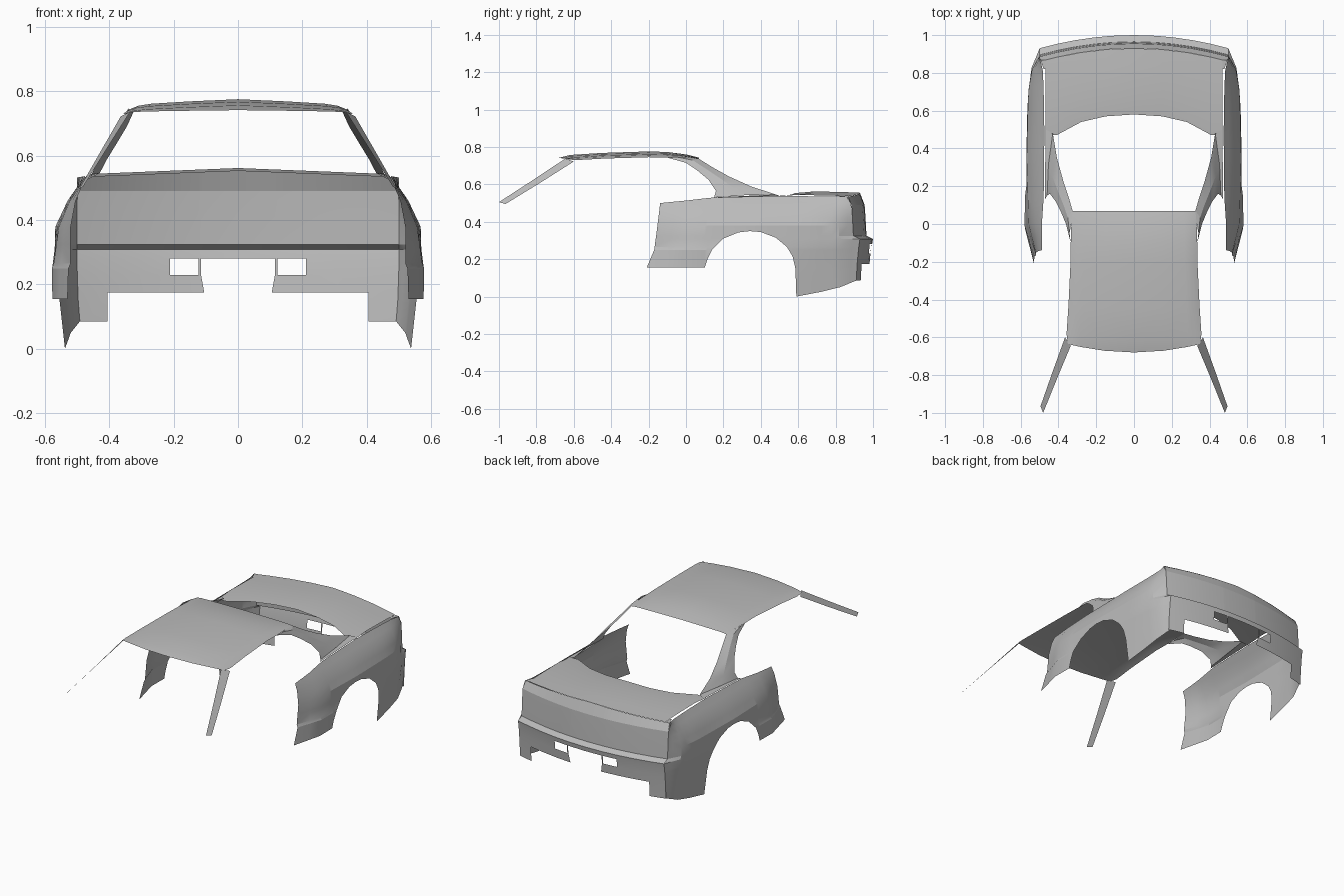
import bpy, bmesh

if "Cube" in bpy.data.objects:
    bpy.data.objects.remove(bpy.data.objects["Cube"])

paint = bpy.data.materials.new("body_grey")
paint.diffuse_color = (0.5, 0.5, 0.5, 1)
paint.use_nodes = True
paint.node_tree.nodes["Principled BSDF"].inputs["Base Color"].default_value = paint.diffuse_color


def lerp_table(pts, t):
    """Piecewise-linear lookup; values may be numbers or tuples."""
    if t <= pts[0][0]:
        return pts[0][1]
    for (a, va), (b, vb) in zip(pts, pts[1:]):
        if t <= b:
            k = (t - a) / (b - a)
            if isinstance(va, tuple):
                return tuple(p + (q - p) * k for p, q in zip(va, vb))
            return va + (vb - va) * k
    return pts[-1][1]


def sheet(name, rows, keep=lambda c: True, mirror=True):
    """Skin a grid of points into a single sheet, mirrored across x."""
    bm = bmesh.new()
    grid = [[bm.verts.new(p) for p in r] for r in rows]
    for r0, r1 in zip(grid, grid[1:]):
        for i in range(len(r0) - 1):
            q = (r0[i], r0[i + 1], r1[i + 1], r1[i])
            c = sum((v.co for v in q), q[0].co * 0) / 4
            if keep(c):
                bm.faces.new(q)
    bmesh.ops.remove_doubles(bm, verts=bm.verts, dist=0.0005)
    bmesh.ops.delete(bm, geom=[v for v in bm.verts if not v.link_faces], context='VERTS')
    bmesh.ops.recalc_face_normals(bm, faces=bm.faces)
    # keep the sheet facing away from the inside of the shell
    out = 0
    for f in bm.faces:
        d = f.calc_center_median()
        d.y -= 0.3
        d.z -= 0.2
        out += f.normal.dot(d) * f.calc_area()
    if out < 0:
        bmesh.ops.reverse_faces(bm, faces=bm.faces)
    me = bpy.data.meshes.new(name)
    bm.to_mesh(me)
    bm.free()
    me.materials.append(paint)
    ob = bpy.data.objects.new(name, me)
    bpy.context.collection.objects.link(ob)
    if mirror:
        m = ob.modifiers.new("mirror", 'MIRROR')
        m.merge_threshold = 0.001
    bpy.context.view_layer.objects.active = ob
    ob.select_set(True)
    bpy.ops.object.shade_smooth_by_angle(angle=0.3)
    ob.select_set(False)
    return ob


# roof: y, centre z, half width, edge z
roof = [(-0.68, .742, .35, .733), (-.62, .757, .357, .73), (-.45, .768, .347, .738),
        (-.2, .776, .336, .745), (-.1, .773, .335, .743), (0, .76, .332, .742), (.07, .743, .325, .736)]
rows = []
for y, zc, w, ze in roof:
    bow = .045 * max(0, min(1, (-.3 - y) / .38))
    rows.append([(w * f, y + bow * f * f, zc - (zc - ze) * d)
                 for f, d in ((0, 0), (.45, .22), (.8, .45), (.92, .65), (1, 1))])
sheet("roof", rows)

# windscreen pillars
sheet("front_pillar", [[(.335, -.645, .738), (.365, -.60, .722)],
                       [(.408, -.82, .622), (.432, -.785, .605)],
                       [(.481, -1.0, .505), (.495, -.965, .495)]])

# rear roof pillars sweeping down to the shoulder
outer = [(.335, -.1, .743), (.36, 0, .715), (.385, .06, .675), (.415, .12, .625),
         (.445, .16, .565), (.46, .15, .53)]
inner = [(.332, 0, .742), (.325, .07, .736), (.345, .14, .692), (.375, .23, .642),
         (.408, .35, .588), (.43, .48, .546)]
sheet("rear_pillar", [[o, tuple((a + b) / 2 + e for a, b, e in zip(o, i, (.008, 0, .004))), i]
                      for o, i in zip(outer, inner)])
sheet("shoulder_strip", [[(.46, .15, .53), (.43, .48, .546)], [(.472, .13, .528), (.468, .5, .538)]])

# rear end profile: z -> y on the centre line
rear = [(.085, .98), (.175, .985), (.23, .99), (.28, .995), (.308, 1.0), (.325, .965),
        (.42, .96), (.49, .955), (.555, .93)]


def rear_y(x, z):
    return lerp_table(rear, z) - .07 * (x / .5) ** 2


# boot lid and deck
rows = []
for x, yf in ((0, .58), (.15, .57), (.28, .54), (.41, .47), (.468, .47)):
    yb = rear_y(x, .555)
    rows.append([(x, yf + (yb - yf) * t, .555 + dz - .02 * x / .5)
                 for t, dz in ((0, -.002), (.3, .007), (.75, .004), (1, 0))])
rows.append([(.5, rear_y(.5, .555), .533)] * 4)
sheet("boot_lid", rows[:-1])

# tail panel, ledge and bumper with lamp openings and plate recess
xs = (0, .115, .123, .212, .31, .405, .468, .5)


def tail_kept(c):
    if c.z > .28:
        return True
    if c.x < .115:
        return False
    if .123 < c.x < .212 and .23 < c.z < .28:
        return False
    return c.z > .175 or c.x > .405


rows = []
for z, y in reversed(rear):
    r = []
    for x in xs:
        zz = z - (.022 * x / .5 if z > .55 else 0)
        xx = x - .01 if x == .115 and z < .2 else x
        r.append((xx, rear_y(x, z), zz))
    rows.append(r)
sheet("tail_panel", rows, tail_kept)

# rear wings: width by height at several stations along the car
zl = (0, .155, .25, .265, .38, .46, .54)
width = [(-.2, (.53, .53, .527, .52, .52, .505, .47)),
         (-.02, (.57, .577, .579, .573, .557, .523, .47)),
         (.35, (.56, .572, .576, .575, .568, .53, .472)),
         (.7, (.528, .547, .558, .56, .56, .53, .475)),
         (.82, (.515, .53, .54, .542, .54, .52, .48)),
         (.9, (.485, .497, .5, .5, .5, .5, .495))]
bottom = [(-.2, .155), (.10, .155), (.115, .2), (.14, .25), (.2, .31), (.28, .343), (.34, .35),
          (.40, .345), (.48, .315), (.54, .265), (.57, .215), (.585, .15), (.59, 0),
          (.72, .025), (.82, .05), (.9, .085)]
top = [(-.2, .5), (0, .515), (.15, .53), (.48, .538), (.9, .534)]
shear = [(.155, -.01), (.25, .03), (.36, .045), (.5, .062)]
rows = []
for s in [-.2, -.1, -.02] + [b[0] for b in bottom[1:13]] + [.65, .72, .78, .82, .87, .9]:
    col = []
    for lv in (0, .06, .1, .155, .25, .265, .308, .325, .38, .42, .46, .5, .54):
        z = min(max(lv, lerp_table(bottom, s)), lerp_table(top, s))
        y = s + lerp_table(shear, z) * max(0, min(1, (.08 - s) / .28))
        k = max(0, (s - .72) / .18)
        y += (rear_y(.5, z) - .9) * k * k
        col.append((lerp_table(list(zip(zl, lerp_table(width, s))), z), y, z))
    rows.append(col)
sheet("rear_wing", rows)

# narrow top flange joining wing and deck at the back corner
sheet("deck_corner", [[(.468, .82, .537), (.478, .82, .534)],
                      [(.468, rear_y(.468, .555), .536), (.495, rear_y(.5, .534), .534)]])
